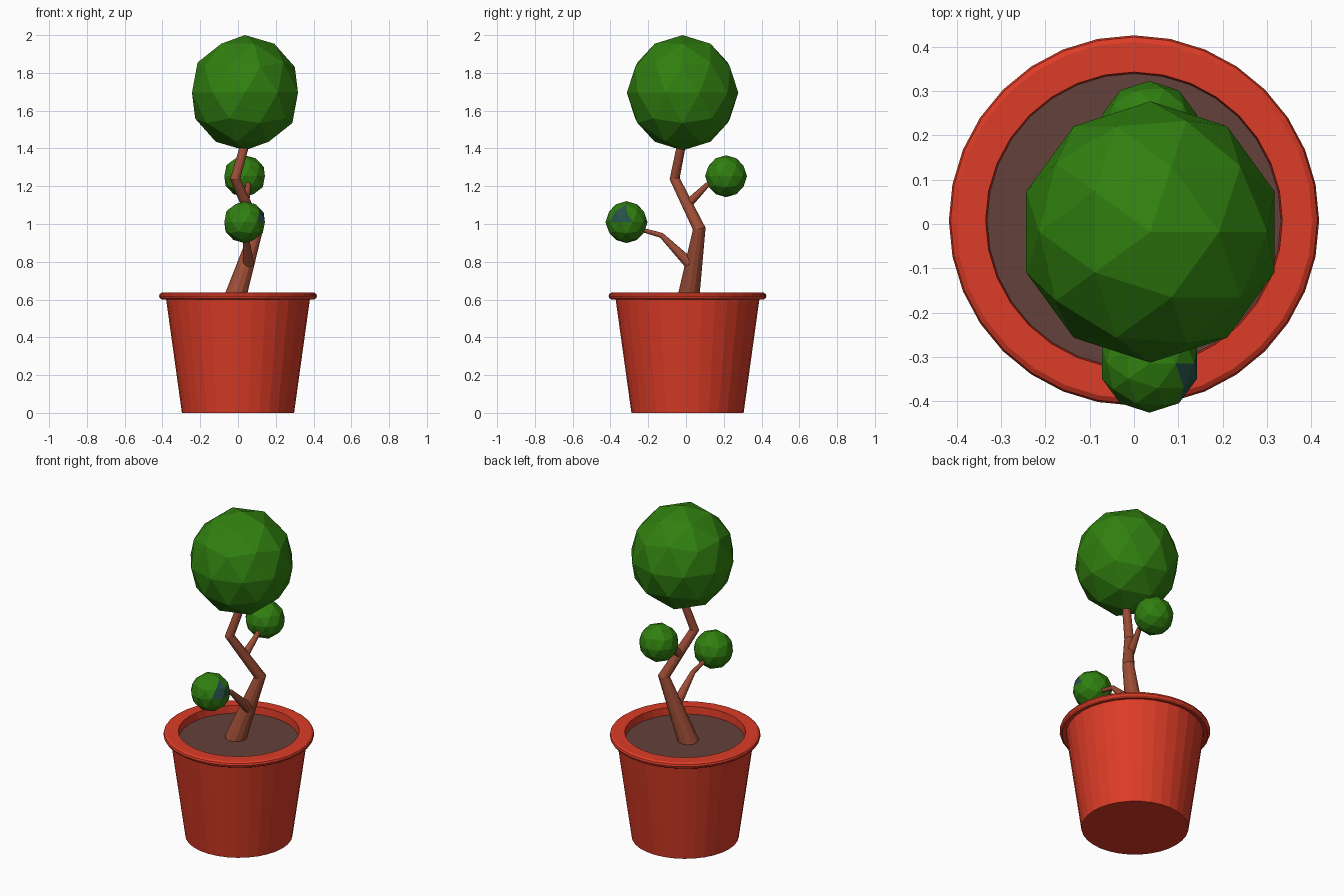
import bpy, bmesh, math
from mathutils import Vector

if "Cube" in bpy.data.objects:
    bpy.data.objects.remove(bpy.data.objects["Cube"])


def material(name, rgb):
    m = bpy.data.materials.new(name)
    m.diffuse_color = (*rgb, 1)
    m.use_nodes = True
    m.node_tree.nodes["Principled BSDF"].inputs["Base Color"].default_value = m.diffuse_color
    return m


RED = material("red clay", (0.72, 0.045, 0.02))
SOIL = material("dark soil", (0.125, 0.052, 0.043))
BARK = material("brown bark", (0.34, 0.075, 0.037))
GREEN = material("leaf green", (0.03, 0.215, 0.005))
TEAL = material("dark teal", (0.02, 0.085, 0.065))


def finish(name, bm, *mats):
    bmesh.ops.recalc_face_normals(bm, faces=bm.faces)
    me = bpy.data.meshes.new(name)
    bm.to_mesh(me)
    bm.free()
    ob = bpy.data.objects.new(name, me)
    for m in mats:
        me.materials.append(m)
    bpy.context.collection.objects.link(ob)
    return ob


def skin(name, rings, mat):
    """Closed tube through a list of vertex rings."""
    bm = bmesh.new()
    vs = [[bm.verts.new(p) for p in r] for r in rings]
    n = len(rings[0])
    for a, b in zip(vs, vs[1:]):
        for i in range(n):
            j = (i + 1) % n
            bm.faces.new((a[i], a[j], b[j], b[i]))
    bm.faces.new(vs[0])
    bm.faces.new(vs[-1])
    return finish(name, bm, mat)


def lathe(name, profile, mat, n=32, cy=0.008):
    def ring(r, z):
        return [(r * math.cos(2 * math.pi * i / n),
                 cy + r * math.sin(2 * math.pi * i / n), z) for i in range(n)]
    return skin(name, [ring(r, z) for r, z in profile], mat)


def limb(name, path, n=12):
    """Tapered, bent tube; path holds (x, y, z, radius)."""
    pts = [Vector(p[:3]) for p in path]
    rings = []
    for k, p in enumerate(pts):
        t = Vector()
        if k:
            t += (p - pts[k - 1]).normalized()
        if k < len(pts) - 1:
            t += (pts[k + 1] - p).normalized()
        t.normalize()
        u = Vector((1, 0, 0))
        u = (u - t * u.dot(t)).normalized()
        v = t.cross(u)
        r = path[k][3]
        rings.append([p + r * (u * math.cos(2 * math.pi * i / n)
                               + v * math.sin(2 * math.pi * i / n)) for i in range(n)])
    return skin(name, rings, BARK)


def foliage(name, centre, size, patch=None):
    bm = bmesh.new()
    bmesh.ops.create_icosphere(bm, subdivisions=2, radius=1)
    for v in bm.verts:
        v.co = Vector(c + s * a for c, s, a in zip(centre, size, v.co))
    bm.normal_update()
    # a few darker faces on one side
    if patch:
        for f in bm.faces:
            f.material_index = int(f.normal.dot(Vector(patch).normalized()) > 0.9)
    return finish(name, bm, GREEN, TEAL)


# Pot with rounded rim, and soil
lathe("pot", [(0.297, 0), (0.381, 0.605), (0.403, 0.6), (0.414, 0.608), (0.418, 0.619),
              (0.414, 0.63), (0.403, 0.637), (0.335, 0.637), (0.33, 0.57)], RED)
lathe("soil", [(0.331, 0.572), (0.333, 0.592)], SOIL)

# Crooked trunk and two branches
limb("trunk", [(-0.025, 0.008, 0.58, 0.06), (0.1, 0.07, 0.975, 0.034),
               (-0.015, -0.06, 1.24, 0.027), (0.045, -0.018, 1.45, 0.023)])
limb("front_branch", [(0.055, 0.02, 0.79, 0.03), (0.042, -0.13, 0.94, 0.014),
                      (0.035, -0.29, 0.985, 0.01)])
limb("back_branch", [(0.035, 0.01, 1.105, 0.024), (0.055, 0.11, 1.205, 0.014),
                     (0.04, 0.2, 1.25, 0.01)])

# Round foliage
foliage("crown_foliage", (0.037, -0.018, 1.695), (0.295, 0.295, 0.305))
foliage("front_foliage", (0.035, -0.315, 1.01), (0.113, 0.111, 0.111), (0.9, -0.2, 0.3))
foliage("back_foliage", (0.035, 0.212, 1.253), (0.113, 0.111, 0.111))
